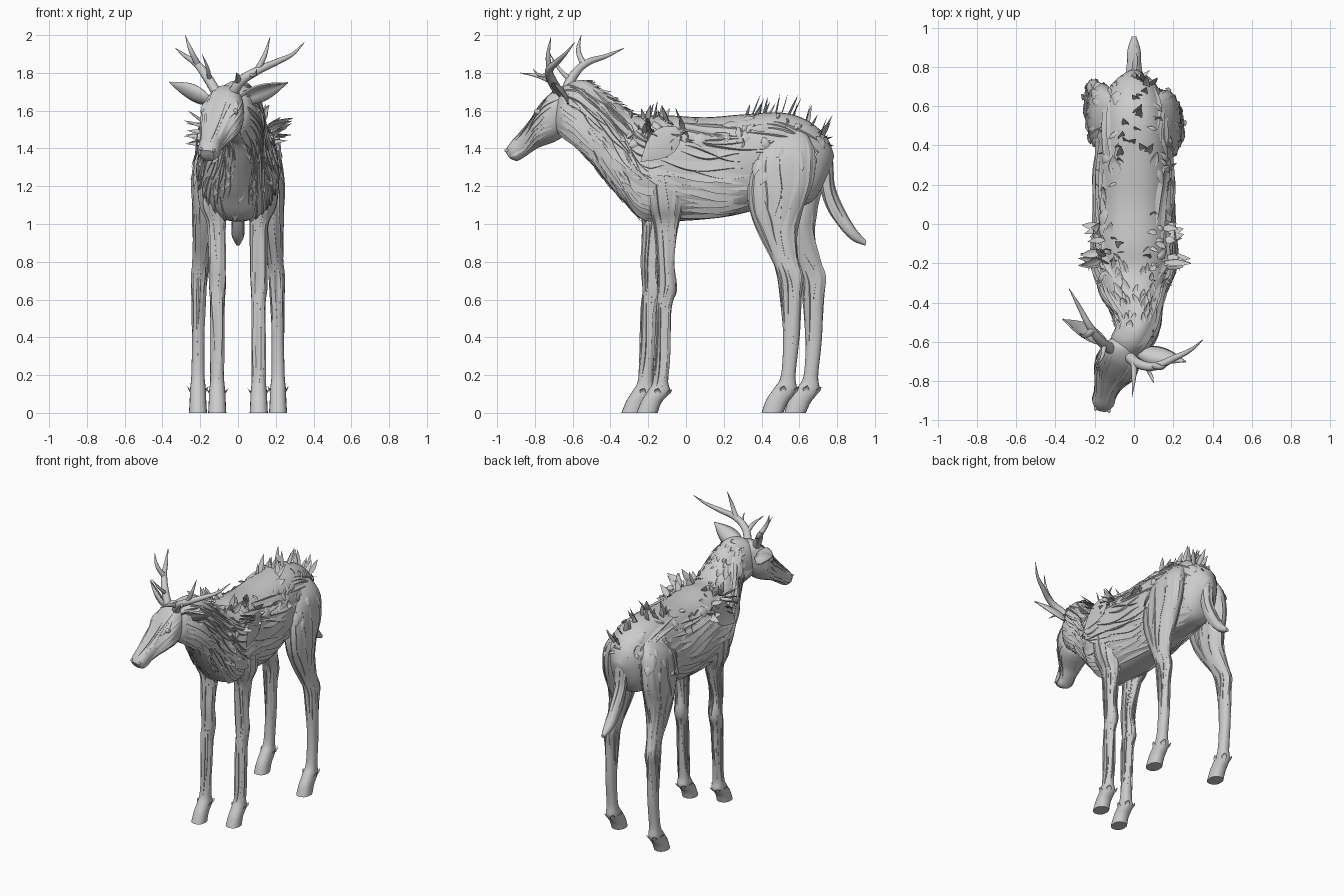
import bpy, bmesh, random
from math import sin, cos, pi, copysign
from mathutils import Vector

random.seed(4)
rnd = random.uniform
cube = bpy.data.objects.get("Cube")
if cube:
    bpy.data.objects.remove(cube)

bark = bpy.data.materials.new("bark_grey")
bark.use_nodes = True
GREY = (0.6, 0.6, 0.6, 1)
bark.diffuse_color = GREY
bark.node_tree.nodes["Principled BSDF"].inputs["Base Color"].default_value = GREY


def finish(name, bm, recalc=True, angle=0.7):
    if recalc:
        bmesh.ops.recalc_face_normals(bm, faces=bm.faces[:])
    me = bpy.data.meshes.new(name)
    bm.to_mesh(me)
    bm.free()
    me.materials.append(bark)
    ob = bpy.data.objects.new(name, me)
    bpy.context.collection.objects.link(ob)
    bpy.ops.object.select_all(action='DESELECT')
    ob.select_set(True)
    bpy.context.view_layer.objects.active = ob
    bpy.ops.object.shade_smooth_by_angle(angle=angle)
    return ob


# Each row is a section: centre x, top/front point (y, z), bottom/back point (y, z), half width
def row_at(rows, t):
    t = min(max(t, 0), len(rows) - 1)
    i = min(int(t), len(rows) - 2)
    f = t - i
    quad = [rows[min(max(i + k, 0), len(rows) - 1)] for k in (-1, 0, 1, 2)]
    return [b + f * (c - a) / 2 + f * f * (a - 2.5 * b + 2 * c - d / 2)
            + f ** 3 * (-a + 3 * b - 3 * c + d) / 2 for a, b, c, d in zip(*quad)]


def section(rows, t):
    def ends(u):
        x, ty, tz, by, bz, w = row_at(rows, u)
        return Vector((x, ty, tz)), Vector((x, by, bz)), w
    top, bot, w = ends(t)
    a, b = ends(t - 0.2), ends(t + 0.2)
    lat = (top - bot).cross(b[0] + b[1] - a[0] - a[1]).normalized()
    if lat.x < 0:
        lat = -lat
    return (top + bot) / 2, (top - bot) / 2, lat * w


def point(rows, t, a):
    c, v, lat = section(rows, t)
    soft = lambda k: copysign(abs(k) ** 0.88, k)
    return c + v * soft(cos(a)) + lat * soft(sin(a))


def loft(name, rows, sides=28, steps=5):
    bm = bmesh.new()
    rings = []
    for k in range((len(rows) - 1) * steps + 1):
        rings.append([bm.verts.new(point(rows, k / steps, 2 * pi * j / sides)) for j in range(sides)])
    for r, q in zip(rings, rings[1:]):
        for j in range(sides):
            n = (j + 1) % sides
            bm.faces.new((r[j], r[n], q[n], q[j]))
    bm.faces.new(rings[0])
    bm.faces.new(rings[-1])
    return finish(name, bm)


def ridge(bm, rows, t0, t1, a0, a1, width, lift, n=12):
    """Tapered bark ridge along a lofted surface, steep on its lower edge."""
    prev = None
    wob = rnd(0, 6)
    for k in range(n + 1):
        f = k / n
        t, a = t0 + (t1 - t0) * f, a0 + (a1 - a0) * f + 0.04 * sin(wob + 5 * f)
        c, v, lat = section(rows, t)
        da = width * sin(pi * min(max(f, 0.04), 0.96)) / (v.length + lat.length) * copysign(2, sin(a0))
        p = point(rows, t, a + da * 0.8)
        crest = p + (p - c).normalized() * lift * sin(pi * f)
        cur = [bm.verts.new(q) for q in (point(rows, t, a - da), crest, point(rows, t, a + da))]
        if prev:
            for j in (0, 1):
                bm.faces.new((prev[j], prev[j + 1], cur[j + 1], cur[j]))
        prev = cur


def blade(bm, root, tip, side, width, cup, n=6, base=0.25):
    """Pointed, cupped leaf from root to tip."""
    root, tip, side = Vector(root), Vector(tip), Vector(side)
    axis = tip - root
    side = (side - axis * side.dot(axis) / axis.dot(axis)).normalized()
    out = side.cross(axis).normalized()
    prev = None
    for k in range(n + 1):
        f = k / n
        w = width * (base * (1 - f) + sin(pi * f ** 0.8) * 0.8) + 0.001
        cur = [bm.verts.new(root + axis * f + side * w * u + out * cup * w * (u * u - 1))
               for u in (-1, -0.5, 0, 0.5, 1)]
        if prev:
            for j in range(4):
                bm.faces.new((prev[j], prev[j + 1], cur[j + 1], cur[j]))
        prev = cur


def scale_leaf(bm, rows, t, a, dt, width, lift):
    """Leaf or bark flake growing off a lofted surface."""
    p, c = point(rows, t, a), section(rows, t)[0]
    tip = point(rows, t + dt, a + rnd(-.15, .15)) + (p - c).normalized() * lift
    blade(bm, p, tip, point(rows, t, a + .1) - point(rows, t, a - .1), width, 0.3, 4, 0.6)


# Torso and neck
torso = [(0, .785, 1.36, .76, 1.27, .03), (0, .745, 1.46, .67, 1.12, .11), (0, .64, 1.55, .54, 1.09, .165),
         (0, .5, 1.59, .4, 1.08, .185), (0, .3, 1.58, .25, 1.045, .2), (0, .1, 1.565, .1, 1.025, .2),
         (0, -.1, 1.575, -.08, 1.015, .21), (0, -.22, 1.57, -.235, 1.025, .205), (0, -.3, 1.6, -.345, 1.135, .175),
         (.01, -.38, 1.66, -.43, 1.235, .137), (.018, -.46, 1.72, -.52, 1.34, .115),
         (.005, -.53, 1.76, -.59, 1.42, .1), (-.035, -.6, 1.75, -.65, 1.46, .095), (-.06, -.66, 1.71, -.7, 1.5, .06)]
loft("torso_and_neck", torso, 40)

# Head, turned to its right
head = [(-.05, -.58, 1.69, -.6, 1.53, .05), (-.065, -.62, 1.735, -.66, 1.46, .095), (-.08, -.69, 1.71, -.7, 1.435, .112),
        (-.1, -.75, 1.645, -.74, 1.42, .105), (-.125, -.81, 1.56, -.79, 1.4, .08), (-.145, -.88, 1.48, -.84, 1.365, .06),
        (-.157, -.93, 1.43, -.89, 1.335, .056), (-.163, -.955, 1.39, -.925, 1.345, .035)]
loft("head", head)

# Legs, with the two sides in a different stride
fore = [(.12, -.19, 1.4, -.08, 1.42, .04), (.14, -.225, 1.28, -.035, 1.3, .068), (.13, -.21, 1.12, -.02, 1.12, .072),
        (.113, -.172, 1, -.04, 1, .047), (.11, -.155, .8, -.068, .8, .04), (.11, -.15, .66, -.052, .65, .042),
        (.11, -.157, .54, -.082, .54, .034), (.11, -.164, .3, -.09, .3, .033), (.11, -.175, .17, -.095, .17, .037),
        (.11, -.2, .12, -.085, .11, .043), (.11, -.235, .065, -.13, .055, .045), (.11, -.262, 0, -.15, 0, .048)]
hind = [(.1, .46, 1.48, .64, 1.48, .04), (.15, .37, 1.36, .68, 1.38, .07), (.168, .33, 1.22, .67, 1.22, .073),
        (.172, .335, 1.08, .62, 1.08, .068), (.18, .38, .96, .585, .96, .056), (.195, .45, .82, .59, .83, .044),
        (.205, .485, .73, .615, .73, .04), (.207, .5, .62, .607, .62, .034), (.21, .514, .4, .6, .4, .033),
        (.212, .503, .2, .58, .2, .035), (.212, .465, .13, .585, .12, .042), (.212, .425, .07, .54, .055, .044),
        (.212, .4, 0, .515, 0, .048)]


def stride(rows, s, shift):
    move = lambda z: shift * min(max((1.5 - z) / .7, 0), 1)
    return [(s * x, a + move(z), z, b + move(w), w, r) for x, a, z, b, w, r in rows]


legs = {"left_front_leg": stride(fore, 1, 0), "right_front_leg": stride(fore, -1, -.08),
        "left_hind_leg": stride(hind, 1, 0), "right_hind_leg": stride(hind, -1, .12)}
for name, rows in legs.items():
    loft(name, rows, 20)

# Tail
tail = [(0, .73, 1.46, .68, 1.38, .04), (0, .775, 1.34, .7, 1.25, .042), (0, .785, 1.2, .735, 1.12, .037),
        (0, .835, 1.08, .785, 1.02, .036), (0, .895, .98, .87, .92, .034), (0, .955, .91, .95, .885, .012)]
loft("tail", tail, 14)

# Bark ridges along body, legs, head and tail
bm = bmesh.new()
for s in (1, -1):
    for start in (1, 3.2, 5.4, 7.4, 9.2):
        for k in range(19):
            t0 = start + rnd(0, .8)
            a = s * (.8 + 2.1 * (k + rnd(.2, .8)) / 19)
            ridge(bm, torso, t0, min(t0 + rnd(1.6, 2.6), 12.5), a, a - s * rnd(.1, .35), rnd(.012, .02), rnd(.009, .015))
    for k in range(11):
        a = s * (.3 + .2 * k)
        ridge(bm, head, rnd(1, 3), rnd(4, 6), a, a + s * rnd(-.15, .15), .007, .006)
    ridge(bm, head, 4.4, 6.9, s * 2, s * 1.75, .007, .006)
for name, rows in legs.items():
    for start in (.3, 2.2, 4.8):
        for k in range(14):
            t0 = start + rnd(0, 1)
            a = 2 * pi * (k + rnd(.2, .8)) / 14
            ridge(bm, rows, t0, min(t0 + rnd(1.8, 3), len(rows) - 2.4), a, a + rnd(-.25, .25), .01, .007)
for k in range(7):
    ridge(bm, tail, .5, rnd(3, 4.5), k, k + .3, .008, .007)
finish("bark_ridges", bm, angle=.5)

# Bark flakes on the back, shoulders, neck and haunches
bm = bmesh.new()
for s in (1, -1):
    for k in range(34):
        scale_leaf(bm, torso, rnd(1, 8), s * rnd(.4, 1.3), rnd(-.6, .6), rnd(.015, .035), rnd(.008, .018))
    for k in range(30):
        scale_leaf(bm, torso, rnd(7.3, 11.5), s * rnd(.1, 3.1), rnd(-.9, -.5), rnd(.01, .022), rnd(.008, .02))
    blade(bm, (s * .205, -.04, 1.5), (s * .232, -.24, 1.33), (0, 1, -.8), .08, .1)
for name in ("left_hind_leg", "right_hind_leg"):
    for k in range(14):
        scale_leaf(bm, legs[name], rnd(.6, 2), rnd(0, 2 * pi), rnd(.2, .6), rnd(.012, .025), rnd(.008, .016))
for rows in legs.values():
    for a in (2.6, 3.7, 1.5, 4.7):
        scale_leaf(bm, rows, len(rows) - 2.8, a, -.5, .014, .018)
finish("bark_flakes", bm, False, .5)

# Leaf tufts: shoulder wings, withers crest, rump crest and mane
bm = bmesh.new()
for s in (1, -1):
    for y, reach in ((-.17, .14), (-.04, .09)):
        for k in range(8):
            root = Vector((s * rnd(.14, .18), y + rnd(-.04, .03), rnd(1.42, 1.54)))
            tip = root + Vector((s * rnd(.4, 1) * reach, rnd(-.03, .03), rnd(-.02, .08)))
            blade(bm, root, tip, (0, 1, rnd(-1, 1)), .022, .3, 4)
    for k in range(7):
        root = Vector((s * rnd(.04, .16), rnd(-.22, -.02), 1.53))
        blade(bm, root, root + Vector((s * rnd(.02, .06), rnd(-.05, .05), rnd(.06, .13))), (1, rnd(-1, 1), 0), .022, .3, 4)
for k in range(20):
    y = rnd(.3, .72)
    root = Vector((rnd(-.08, .08), y, 1.55 - max(0, y - .55) * .6))
    tip = root + Vector((rnd(-.05, .05), rnd(.02, .07), rnd(.06, .14)))
    blade(bm, root, tip, (1, rnd(-.6, .6), 0), .018, .3, 4)
for k in range(8):
    blade(bm, (rnd(-.04, .04), .7, 1.44), (rnd(-.1, .1), rnd(.74, .79), rnd(1.38, 1.52)), (1, 0, .3), .018, .3, 4)
for k in range(18):
    scale_leaf(bm, torso, rnd(7, 10.5), rnd(-.5, .5), -.6, .01, rnd(.01, .035))
finish("leaf_tufts", bm, False, .5)

# Ears
bm = bmesh.new()
blade(bm, (.01, -.645, 1.65), (.265, -.7, 1.75), (0, -.75, .8), .066, -.5, 10)
blade(bm, (-.14, -.6, 1.65), (-.365, -.485, 1.75), (0, -.75, .8), .066, -.5, 10)
ears = finish("ears", bm, False, 1.2)
shell = ears.modifiers.new("thickness", 'SOLIDIFY')
shell.thickness = .008


# Antlers
def antler(name, branches):
    cu = bpy.data.curves.new(name, 'CURVE')
    cu.dimensions, cu.bevel_depth, cu.bevel_resolution, cu.use_fill_caps = '3D', 1, 3, True
    cu.resolution_u = 6
    for radius, pts in branches:
        sp = cu.splines.new('BEZIER')
        sp.bezier_points.add(len(pts) - 1)
        for i, (bp, p) in enumerate(zip(sp.bezier_points, pts)):
            bp.co = p
            bp.handle_left_type = bp.handle_right_type = 'AUTO'
            bp.radius = radius * (1 - .93 * (i / (len(pts) - 1)) ** 1.6)
    cu.materials.append(bark)
    bpy.context.collection.objects.link(bpy.data.objects.new(name, cu))


antler("right_antler", [
    (.028, [(-.11, -.64, 1.69), (-.165, -.6, 1.78), (-.22, -.53, 1.85), (-.28, -.42, 1.89), (-.33, -.33, 1.93)]),
    (.018, [(-.21, -.54, 1.84), (-.25, -.57, 1.92), (-.28, -.555, 2)]),
    (.014, [(-.15, -.61, 1.76), (-.16, -.67, 1.82), (-.19, -.72, 1.9)])])
antler("left_antler", [
    (.028, [(-.03, -.67, 1.69), (.02, -.71, 1.76), (.1, -.725, 1.81), (.21, -.68, 1.86), (.29, -.64, 1.9), (.35, -.59, 1.96)]),
    (.018, [(.1, -.72, 1.81), (.14, -.73, 1.89), (.17, -.715, 1.99)]),
    (.018, [(0, -.7, 1.75), (0, -.77, 1.78), (-.01, -.88, 1.8)]),
    (.012, [(.06, -.72, 1.79), (.09, -.78, 1.79), (.1, -.81, 1.82)])])

# Eyes, brows and nostrils
bm = bmesh.new()
for s in (1, -1):
    for t, a, r in ((2.95, 1.05, .02), (6.6, .9, .012)):
        ball = bmesh.ops.create_uvsphere(bm, u_segments=14, v_segments=10, radius=r)["verts"]
        bmesh.ops.scale(bm, vec=(.7, 1.2, .8), verts=ball)
        bmesh.ops.translate(bm, vec=point(head, t, s * a), verts=ball)
    ridge(bm, head, 2.3, 3.7, s * .8, s * .9, .016, .02)
finish("eyes_and_nostrils", bm)
